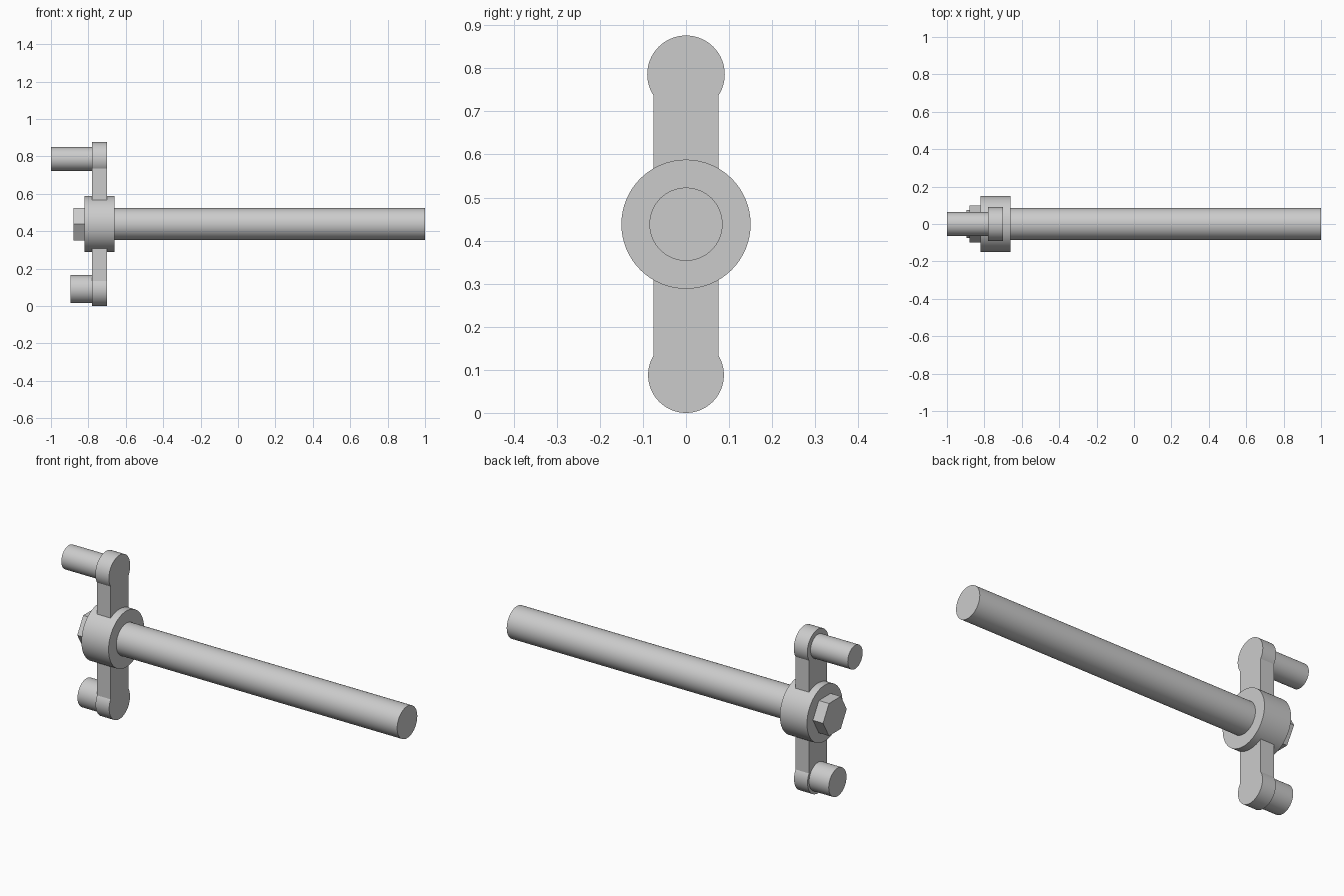
import bpy
import math

cube = bpy.data.objects.get("Cube")
if cube:
    bpy.data.objects.remove(cube, do_unlink=True)

AXIS = 0.438          # height of the shaft axis
TOP, BOTTOM = 0.786, 0.088   # heights of the arm ends

metal = bpy.data.materials.new("light grey metal")
metal.use_nodes = True
colour = (0.6, 0.6, 0.6, 1)
metal.diffuse_color = colour
metal.node_tree.nodes["Principled BSDF"].inputs["Base Color"].default_value = colour


def rod(name, x0, x1, z, radius, sides=64):
    """Cylinder or prism lying along x."""
    bpy.ops.mesh.primitive_cylinder_add(
        vertices=sides, radius=radius, depth=x1 - x0,
        location=((x0 + x1) / 2, 0, z), rotation=(0, math.pi / 2, 0))
    obj = bpy.context.object
    obj.name = name
    bpy.ops.object.transform_apply(location=False, rotation=True, scale=True)
    obj.data.materials.append(metal)
    if sides > 6:
        bpy.ops.object.shade_smooth_by_angle(angle=math.radians(30))
    return obj


def bar(name, x0, x1, z0, z1, width):
    """Flat upright bar."""
    bpy.ops.mesh.primitive_cube_add(size=1, location=((x0 + x1) / 2, 0, (z0 + z1) / 2))
    obj = bpy.context.object
    obj.name = name
    obj.scale = (x1 - x0, width, z1 - z0)
    bpy.ops.object.transform_apply(location=False, rotation=False, scale=True)
    obj.data.materials.append(metal)
    return obj


# Long shaft, hub and hexagonal bolt head
rod("shaft", -0.67, 1.0, AXIS, 0.085)
rod("hub", -0.82, -0.66, AXIS, 0.15)
rod("bolt_head", -0.88, -0.815, AXIS, 0.1, sides=6)

# Arms with round ends, each starting inside the hub
for side, z, end_radius in (("upper", TOP, 0.09), ("lower", BOTTOM, 0.088)):
    rod(side + "_arm_end", -0.78, -0.70, z, end_radius)
    inner = AXIS + math.copysign(0.08, z - AXIS)
    bar(side + "_arm", -0.78, -0.70, min(z, inner), max(z, inner), 0.15)

# Pins: the upper is longer and thinner
rod("upper_pin", -1.0, -0.775, TOP, 0.063)
rod("lower_pin", -0.896, -0.775, 0.09, 0.075)
